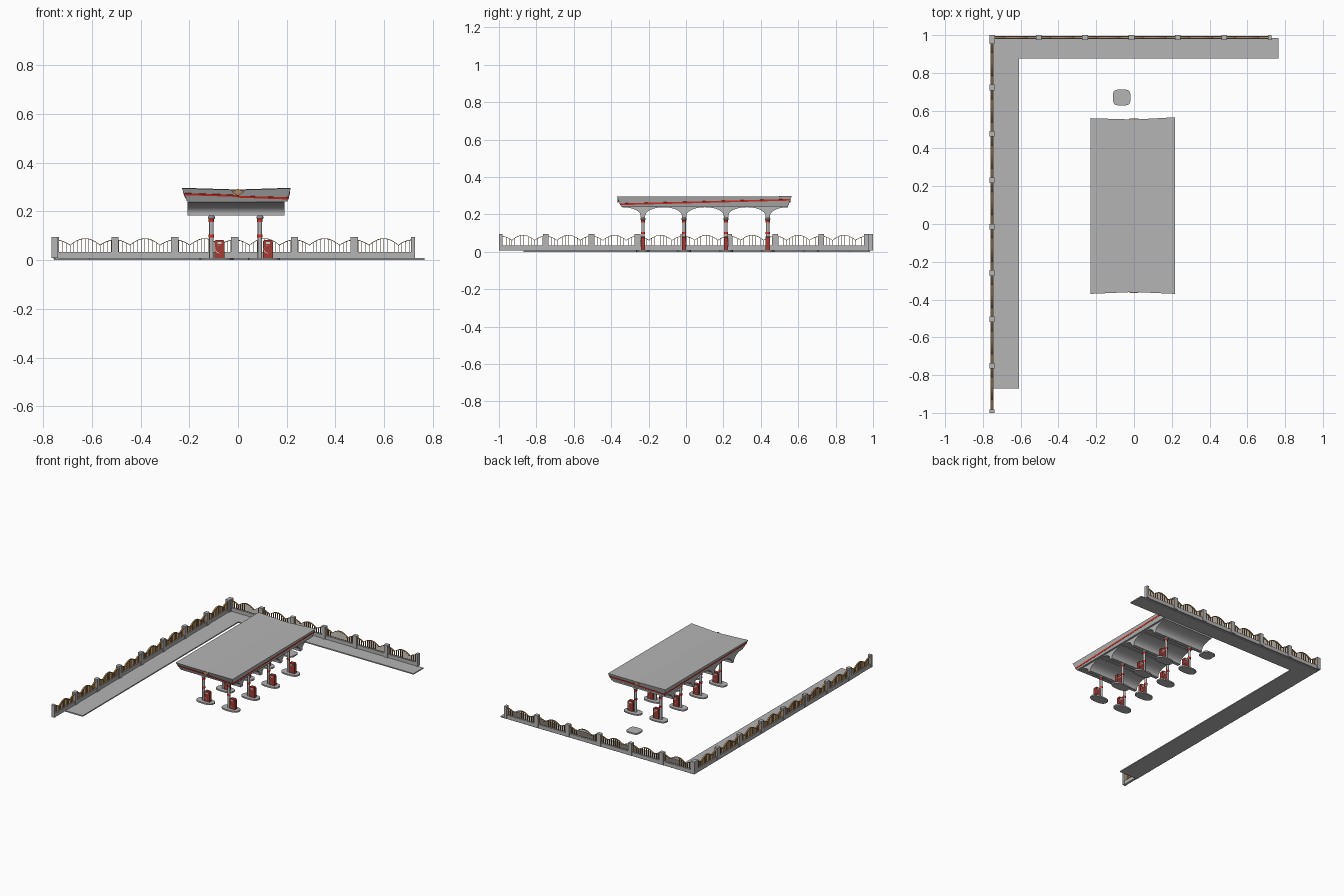
import bpy, bmesh, math
from mathutils import Vector

if "Cube" in bpy.data.objects:
    bpy.data.objects.remove(bpy.data.objects["Cube"])


def mat(name, c):
    m = bpy.data.materials.new(name)
    m.diffuse_color = (*c, 1)
    m.use_nodes = True
    m.node_tree.nodes["Principled BSDF"].inputs["Base Color"].default_value = m.diffuse_color
    return m


GREY = mat("concrete_grey", (0.46, 0.46, 0.46))
RED = mat("bright_red", (0.75, 0.03, 0.015))
PUMP = mat("pump_red", (0.36, 0.045, 0.035))
TAN = mat("fence_tan", (0.42, 0.25, 0.11))
WHITE = mat("off_white", (0.68, 0.68, 0.66))


def finish(name, bm, m, smooth=False):
    bmesh.ops.recalc_face_normals(bm, faces=bm.faces)
    me = bpy.data.meshes.new(name)
    bm.to_mesh(me)
    bm.free()
    ob = bpy.data.objects.new(name, me)
    bpy.context.collection.objects.link(ob)
    me.materials.append(m)
    if smooth:
        bpy.ops.object.select_all(action='DESELECT')
        ob.select_set(True)
        bpy.context.view_layer.objects.active = ob
        bpy.ops.object.shade_smooth_by_angle(angle=math.radians(35))
    return ob


def add_box(bm, x0, x1, y0, y1, z0, z1):
    r = bmesh.ops.create_cube(bm, size=1)
    for v in r['verts']:
        v.co = Vector(((x0 + x1) / 2 + v.co.x * (x1 - x0),
                       (y0 + y1) / 2 + v.co.y * (y1 - y0),
                       (z0 + z1) / 2 + v.co.z * (z1 - z0)))


def add_prism(bm, pts, offset):
    """Closed prism from an outline of 3D points pushed along offset."""
    f = bm.faces.new([bm.verts.new(p) for p in pts])
    r = bmesh.ops.extrude_face_region(bm, geom=[f], use_keep_orig=True)
    for v in r['geom']:
        if isinstance(v, bmesh.types.BMVert):
            v.co += Vector(offset)


def add_lathe(bm, x, y, prof, n=16):
    rings = [[bm.verts.new((x + r * math.cos(2 * math.pi * i / n),
                            y + r * math.sin(2 * math.pi * i / n), z))
              for i in range(n)] for r, z in prof]
    for a, b in zip(rings, rings[1:]):
        for i in range(n):
            bm.faces.new((a[i], a[(i + 1) % n], b[(i + 1) % n], b[i]))
    bm.faces.new(rings[0])
    bm.faces.new(rings[-1])


def oval(cx, cy, hx, hy, z, p=0.5, n=28):
    """Rounded-rectangle outline (superellipse)."""
    out = []
    for i in range(n):
        t = 2 * math.pi * i / n
        c, s = math.cos(t), math.sin(t)
        out.append((cx + hx * math.copysign(abs(c) ** p, c),
                    cy + hy * math.copysign(abs(s) ** p, s), z))
    return out


# Pavement strips along the left and back
bm = bmesh.new()
add_prism(bm, [(-0.755, -0.87, 0), (-0.61, -0.87, 0), (-0.61, 0.875, 0),
               (0.765, 0.875, 0), (0.765, 0.985, 0), (-0.755, 0.985, 0)], (0, 0, 0.008))
finish("pavement", bm, GREY)


# Fences: posts, low wall, scalloped pickets; s runs along the fence
def fence(name, posts, place, end):
    pb, tb = bmesh.new(), bmesh.new()

    def fbox(b, s0, s1, d0, d1, z0, z1):
        x0, y0 = place(s0, d0)
        x1, y1 = place(s1, d1)
        add_box(b, min(x0, x1), max(x0, x1), min(y0, y1), max(y0, y1), z0, z1)

    def top(t):
        return 0.06 + (0.027 if 1 / 4 < t < 3 / 4 else 0.022) * abs(math.sin((t * 2 + 0.5) * math.pi)) ** 0.9

    for i, s in enumerate(posts):
        h = 0.009 if i == len(posts) - 1 else 0.015
        fbox(pb, s - h, s + h, -0.013, 0.013, 0.008, 0.095)
    fbox(pb, posts[0], posts[-1], -0.008, 0.008, 0.006, 0.033)
    for a, b in zip(posts, posts[1:]):
        n = 16
        for i in range(1, n):
            t = i / n
            s = a + (b - a) * t
            fbox(tb, s - 0.001, s + 0.001, -0.005, 0.005, 0.033, top(t))
        m = 32
        for i in range(m):  # wavy top rail
            t0, t1 = i / m, (i + 1) / m
            q = [(a + (b - a) * t0, top(t0)), (a + (b - a) * t1, top(t1)),
                 (a + (b - a) * t1, top(t1) + 0.003), (a + (b - a) * t0, top(t0) + 0.003)]
            pts = [(*place(s, -0.005), z) for s, z in q]
            o = Vector((*place(0, 0.005), 0)) - Vector((*place(0, -0.005), 0))
            add_prism(tb, pts, o)
    finish(name + "_posts_and_wall", pb, GREY)
    finish(name + "_pickets", tb, TAN)


fence("back_fence", [-0.75 + 0.2455 * i for i in range(6)] + [0.718],
      lambda s, d: (s, 0.987 + d), 0.718)
fence("left_fence", [0.968 - 0.2455 * i for i in range(8)] + [-0.991],
      lambda s, d: (-0.752 + d, s), -0.991)

# Canopy columns, bands, islands and pumps
ROWS = (-0.23, -0.01, 0.214, 0.437)
cols, bands, isl, pumps, trim = (bmesh.new() for _ in range(5))
for y in ROWS:
    for x in (-0.109, 0.09):
        add_lathe(cols, x, y, [(0.009, 0.008), (0.009, 0.165), (0.014, 0.172),
                               (0.014, 0.178), (0.009, 0.185), (0.009, 0.2)])
        for z in (0.1, 0.162):
            add_lathe(bands, x, y, [(0.0112, z - 0.006), (0.0112, z + 0.006)])
        add_prism(isl, oval(x + 0.017, y, 0.065, 0.036, 0, 0.75), (0, 0, 0.01))
        # pump cabinet with rounded top shoulders
        a, b = x + 0.012, x + 0.054
        add_prism(pumps, [(a, y - 0.011, 0.01), (b, y - 0.011, 0.01), (b, y - 0.011, 0.076),
                          (b - 0.006, y - 0.011, 0.083), (a + 0.006, y - 0.011, 0.083),
                          (a, y - 0.011, 0.076)], (0, 0.022, 0))
        for s in (-1, 1):  # display and hose loop on both faces
            yy = y + s * 0.011
            add_box(trim, x + 0.024, x + 0.042, yy - 0.001, yy + 0.001, 0.066, 0.074)
            pts = [(x + 0.033 + s * 0.017 * math.sin(t), 0.045 + 0.016 * math.cos(t))
                   for t in [math.pi * k / 8 for k in range(9)]]
            for p, q in zip(pts, pts[1:]):
                add_prism(trim, [(p[0] - 0.001, yy - 0.001, p[1] - 0.001),
                                 (q[0] - 0.001, yy - 0.001, q[1] - 0.001),
                                 (q[0] + 0.001, yy - 0.001, q[1] + 0.001),
                                 (p[0] + 0.001, yy - 0.001, p[1] + 0.001)], (0, 0.002, 0))
add_prism(isl, oval(-0.065, 0.67, 0.046, 0.042, 0), (0, 0, 0.01))
finish("canopy_columns", cols, GREY, True)
finish("column_bands", bands, RED, True)
finish("pump_islands", isl, GREY)
finish("fuel_pumps", pumps, PUMP)
finish("pump_trim", trim, WHITE)

# Vaulted canopy underside: flared beams above each column row
bm = bmesh.new()
for y in ROWS:
    arc = [(0.012 + 0.097 * (1 - math.cos(t)), 0.192 + 0.046 * math.sin(t))
           for t in [math.pi / 2 * k / 10 for k in range(11)]]
    half = [(0.012, 0.183)] + arc + [(0.109, 0.247)]
    pts = [(-0.208, y + d, z) for d, z in half] + [(-0.208, y - d, z) for d, z in reversed(half)]
    add_prism(bm, pts, (0.398, 0, 0))
finish("vaulted_soffit", bm, GREY, True)

# Roof: flared fascia, slightly pinched at the middle of the short sides
bot = [(-0.21, -0.345, 0.243), (-0.005, -0.342, 0.243), (0.203, -0.345, 0.24),
       (0.203, 0.545, 0.243), (-0.005, 0.542, 0.243), (-0.21, 0.545, 0.243)]
top = [(-0.23, -0.37, 0.295), (0, -0.36, 0.288), (0.216, -0.37, 0.295),
       (0.216, 0.565, 0.297), (0, 0.553, 0.29), (-0.23, 0.56, 0.297)]
bm = bmesh.new()
B = [bm.verts.new(p) for p in bot]
T = [bm.verts.new(p) for p in top]
for i in range(6):
    j = (i + 1) % 6
    bm.faces.new((B[i], B[j], T[j], T[i]))
bm.faces.new((B[0], B[1], B[4], B[5]))
bm.faces.new((B[1], B[2], B[3], B[4]))
bm.faces.new((T[0], T[1], T[4], T[5]))
bm.faces.new((T[1], T[2], T[3], T[4]))
finish("canopy_roof", bm, GREY)

# Sloping red stripes on the fascia, as thin plates
bm = bmesh.new()
LV = [0.55, 0.42, 0.26]
for i in range(6):
    j = (i + 1) % 6
    b0, b1, t0, t1 = (Vector(p) for p in (bot[i], bot[j], top[i], top[j]))
    la, lb = {0: (0.55, 0.47), 1: (0.40, 0.26), 2: (0.26, 0.65),
              3: (0.55, 0.47), 4: (0.40, 0.26), 5: (0.26, 0.65)}[i]
    n = (b1 - b0).cross(t0 - b0).normalized()
    h = 0.08
    q = [b0.lerp(t0, la - h), b1.lerp(t1, lb - h), b1.lerp(t1, lb + h), b0.lerp(t0, la + h)]
    add_prism(bm, [p - n * 0.001 for p in q], n * 0.003)
finish("fascia_stripes", bm, RED)

# Diamond plates at the middle of both short fascias
bm = bmesh.new()
for y in (-0.366, 0.552):
    add_prism(bm, [(-0.025, y, 0.281), (0, y, 0.264), (0.025, y, 0.281), (0, y, 0.293)],
              (0, 0.006, 0))
finish("fascia_diamonds", bm, TAN)
